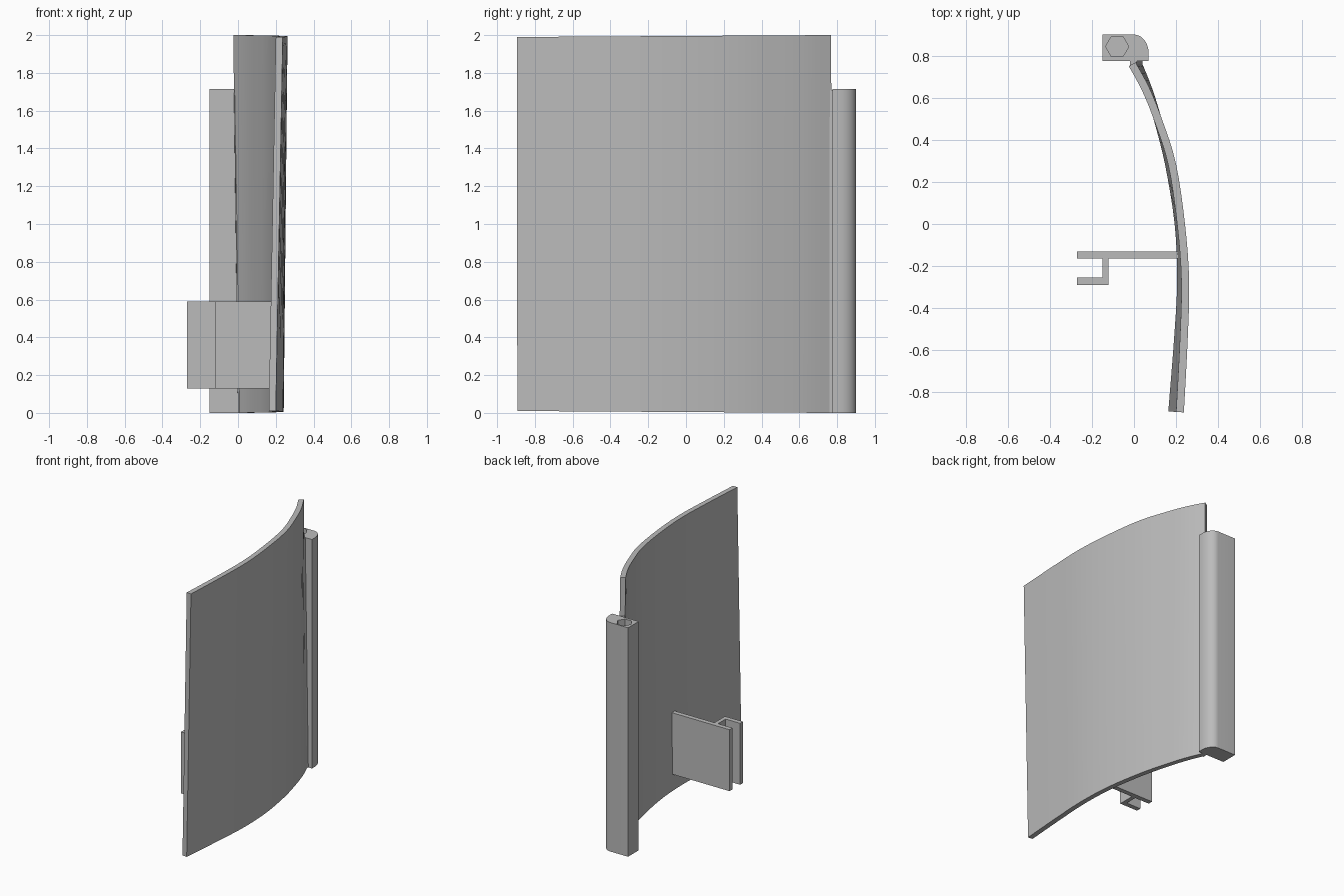
import bpy, bmesh, math

if "Cube" in bpy.data.objects:
    bpy.data.objects.remove(bpy.data.objects["Cube"], do_unlink=True)

grey = bpy.data.materials.new("light grey")
grey.use_nodes = True
colour = (0.5, 0.5, 0.5, 1)
grey.diffuse_color = colour
grey.node_tree.nodes["Principled BSDF"].inputs["Base Color"].default_value = colour


def loft(name, bottom, top, smooth=False):
    """Solid between two matching outlines of 3D points."""
    bm = bmesh.new()
    low = [bm.verts.new(p) for p in bottom]
    high = [bm.verts.new(p) for p in top]
    n = len(low)
    bm.faces.new(low[::-1])
    bm.faces.new(high)
    for i in range(n):
        j = (i + 1) % n
        bm.faces.new((low[i], low[j], high[j], high[i]))
    bmesh.ops.recalc_face_normals(bm, faces=bm.faces)
    mesh = bpy.data.meshes.new(name)
    bm.to_mesh(mesh)
    bm.free()
    mesh.materials.append(grey)
    ob = bpy.data.objects.new(name, mesh)
    bpy.context.collection.objects.link(ob)
    if smooth:
        bpy.ops.object.select_all(action="DESELECT")
        ob.select_set(True)
        bpy.context.view_layer.objects.active = ob
        bpy.ops.object.shade_smooth_by_angle(angle=math.radians(30))
    return ob


def prism(name, outline, z0, z1, smooth=False):
    return loft(name, [(x, y, z0) for x, y in outline],
                [(x, y, z1) for x, y in outline], smooth)


def spline(points, steps=4):
    """Smooth curve through the points."""
    p = [points[0]] + points + [points[-1]]
    out = []
    for a, b, c, d in zip(p, p[1:], p[2:], p[3:]):
        for s in range(steps):
            t = s / steps
            out.append(tuple(
                0.5 * (2 * b[k] + (c[k] - a[k]) * t
                       + (2 * a[k] - 5 * b[k] + 4 * c[k] - d[k]) * t * t
                       + (3 * b[k] - a[k] - 3 * c[k] + d[k]) * t ** 3)
                for k in (0, 1)))
    return out + [points[-1]]


def sheet(points, z_back, z_front):
    """Closed outline of a curved sheet, given its inner curve."""
    inner = spline(points)
    outer = []
    for i, (x, y) in enumerate(inner):
        a, b = inner[max(i - 1, 0)], inner[min(i + 1, len(inner) - 1)]
        dx, dy = b[0] - a[0], b[1] - a[1]
        size = math.hypot(dx, dy)
        outer.append((x - dy / size * THICK, y + dx / size * THICK))
    y0, y1 = inner[0][1], inner[-1][1]
    return [(x, y, z_back + (z_front - z_back) * (y0 - y) / (y0 - y1))
            for x, y in inner + outer[::-1]]


# Curved panel, slightly twisted from bottom to top
THICK = 0.037
top_curve = [(-0.025, 0.75), (0.04, 0.63), (0.10, 0.48), (0.163, 0.28),
             (0.205, 0.0), (0.225, -0.27), (0.218, -0.55), (0.2, -0.893)]
low_curve = [(0.0, 0.76), (0.052, 0.63), (0.098, 0.48), (0.148, 0.28),
             (0.193, 0.0), (0.205, -0.27), (0.19, -0.55), (0.163, -0.89)]
loft("curved_panel", sheet(low_curve, 0, 0.01), sheet(top_curve, 2, 1.99), True)

# Strip joining the panel to the post
loft("joining_strip",
     [(0.0, 0.74, 0), (0.04, 0.74, 0), (0.04, 0.79, 0), (0.0, 0.79, 0)],
     [(-0.02, 0.745, 1.71), (0.015, 0.745, 1.71),
      (0.015, 0.79, 1.71), (-0.02, 0.79, 1.71)])

# Post with one rounded corner
corner = [(0.07 * math.cos(a), 0.81 + 0.09 * math.sin(a))
          for a in (math.pi / 2 * i / 10 for i in range(11))]
post = prism("hinge_post", [(-0.15, 0.775), (0.07, 0.775)] + corner + [(-0.15, 0.9)],
             0, 1.715, True)

# Hexagonal socket in the top of the post
socket = prism("socket_cutter",
               [(-0.08 + 0.055 * math.cos(math.pi / 3 * i),
                 0.843 + 0.055 * math.sin(math.pi / 3 * i)) for i in range(6)], 1.4, 1.8)
socket.hide_render = True
socket.hide_set(True)
cut = post.modifiers.new("socket", "BOOLEAN")
cut.object = socket
cut.solver = "EXACT"

# Clip: long plate with a hook beside it
prism("clip", [(-0.27, -0.13), (0.21, -0.13), (0.21, -0.165), (-0.12, -0.165),
               (-0.12, -0.29), (-0.27, -0.29), (-0.27, -0.255), (-0.15, -0.255),
               (-0.15, -0.165), (-0.27, -0.165)], 0.13, 0.59)
